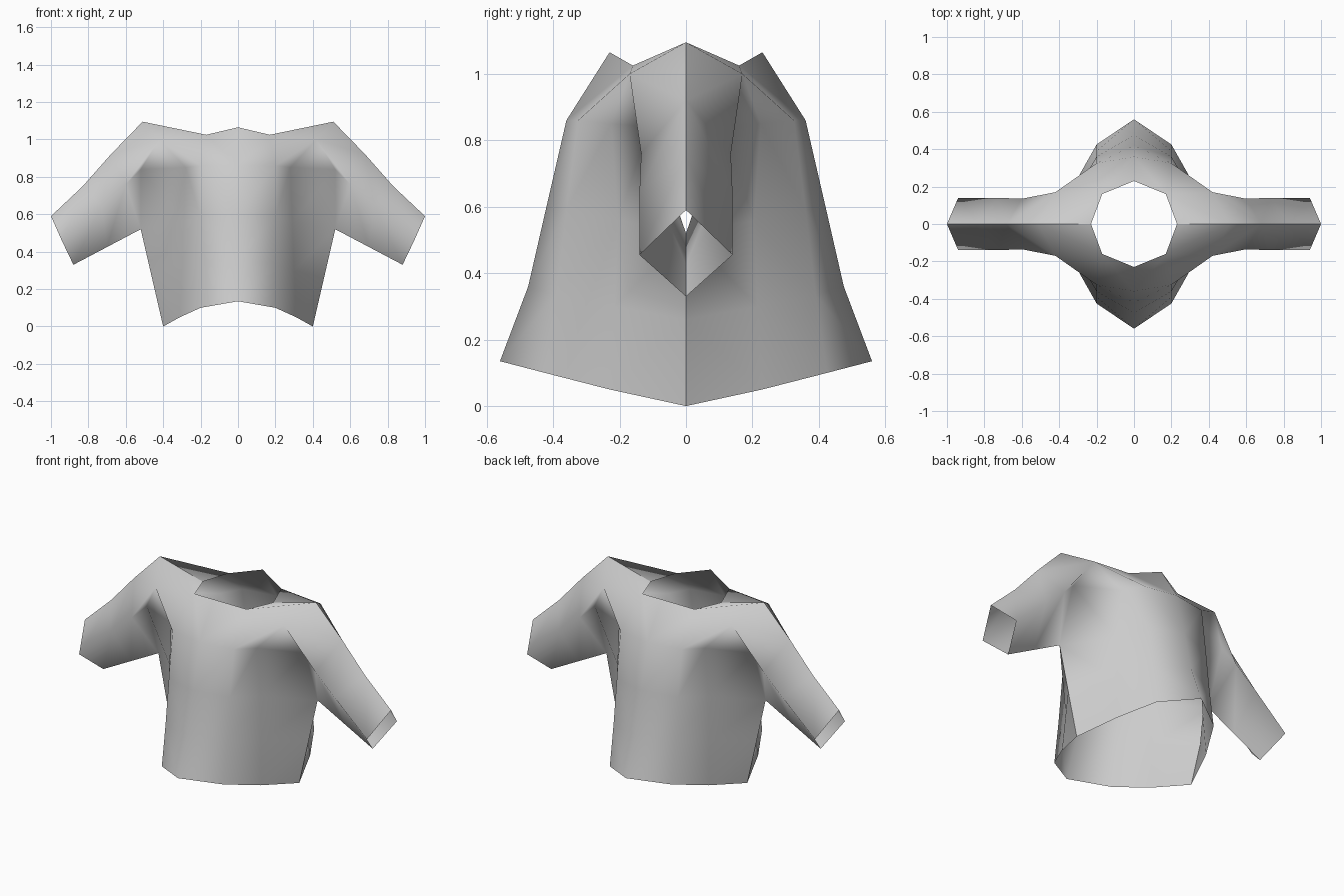
import bpy, bmesh

if "Cube" in bpy.data.objects:
    bpy.data.objects.remove(bpy.data.objects["Cube"])

# One front-right quarter of the top; y is the distance forward, mirrored later.
# Torso columns (centre, mid, outer, side seam) from hem to chest
torso = [
    [(0, .56, .135), (.20, .425, .10), (.31, .23, .05), (.40, 0, 0)],
    [(0, .475, .36), (.20, .39, .335), (.30, .215, .30), (.46, 0, .26)],
    [(0, .42, .60), (.20, .36, .59), (.29, .205, .56), (.52, 0, .52)],
    [(0, .36, .86), (.20, .325, .86), (.28, .225, .85)],
]
neck = [(0, .23, 1.065), (.17, .16, 1.025), (.23, 0, 1.02)]
shoulder_top, shoulder_front, armhole = (.51, 0, 1.095), (.42, .17, 1.0), (.52, .11, .84)
# Sleeve rings (top, front, underside) from upper arm to cuff
sleeve = [
    [(.68, 0, .92), (.60, .135, .76), (.52, 0, .52)],
    [(.83, 0, .75), (.73, .14, .645), (.70, 0, .425)],
    [(1.0, 0, .59), (.94, .14, .455), (.88, 0, .33)],
]

bm = bmesh.new()
verts = {}


def face(*points):
    vs = []
    for p in points:
        if p not in verts:
            verts[p] = bm.verts.new((p[0], -p[1], p[2]))
        vs.append(verts[p])
    bm.faces.new(vs)


def loft(rows):
    for a, b in zip(rows, rows[1:]):
        for i in range(min(len(a), len(b)) - 1):
            face(a[i], a[i + 1], b[i + 1], b[i])


# Torso panel and sleeve tube
loft(torso)
loft(sleeve)

# Yoke between chest, neckline and shoulder
mid, outer = torso[3][1], torso[3][2]
face(torso[3][0], mid, neck[1], neck[0])
face(mid, shoulder_front, neck[1])
face(mid, outer, shoulder_front)
face(neck[1], shoulder_front, shoulder_top, neck[2])
face(outer, armhole, shoulder_front)

# Recessed side of the torso up to the armhole
armpit, side = torso[2][3], torso[2][2]
face(side, armhole, outer)
face(side, armpit, armhole)

# Sleeve head
top, front, under = sleeve[0]
face(shoulder_top, shoulder_front, top)
face(shoulder_front, armhole, front)
face(shoulder_front, front, top)
face(armhole, armpit, front)

bmesh.ops.recalc_face_normals(bm, faces=bm.faces[:])
if sum(f.normal.y * f.calc_area() for f in bm.faces) > 0:
    bmesh.ops.reverse_faces(bm, faces=bm.faces[:])
for f in bm.faces:
    f.smooth = True

mesh = bpy.data.meshes.new("sweater")
bm.to_mesh(mesh)
bm.free()
sweater = bpy.data.objects.new("sweater", mesh)
bpy.context.collection.objects.link(sweater)

fabric = bpy.data.materials.new("grey fabric")
fabric.diffuse_color = (.6, .6, .6, 1)
fabric.use_nodes = True
fabric.node_tree.nodes["Principled BSDF"].inputs["Base Color"].default_value = fabric.diffuse_color
mesh.materials.append(fabric)

# Left half is welded; the back panel keeps a crisp side seam
left = sweater.modifiers.new("left half", 'MIRROR')
left.use_axis = (True, False, False)
back = sweater.modifiers.new("back panel", 'MIRROR')
back.use_axis = (False, True, False)
back.use_mirror_merge = False
